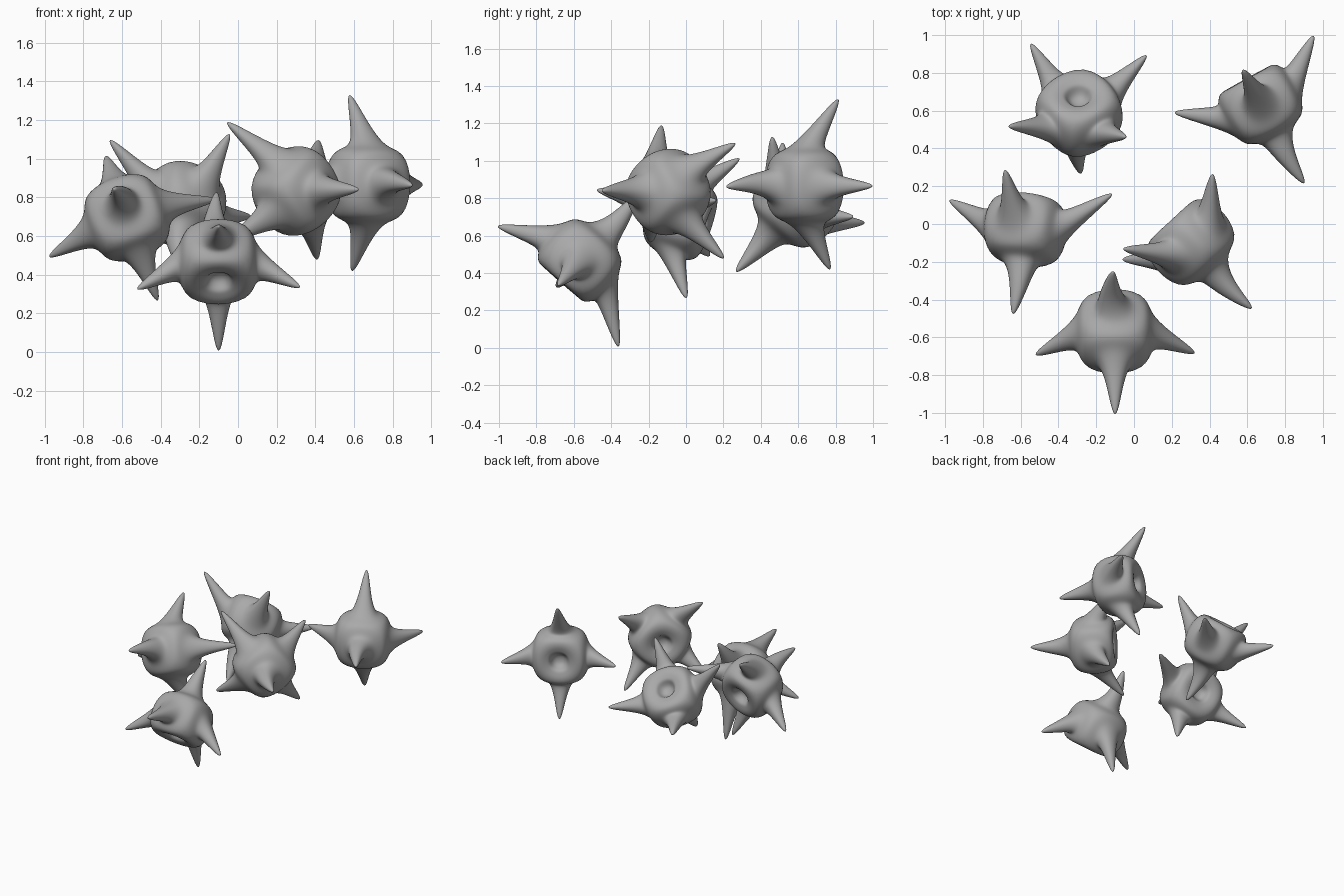
import bpy, bmesh
from mathutils import Vector, Matrix

cube = bpy.data.objects.get("Cube")
if cube:
    bpy.data.objects.remove(cube)

grey = bpy.data.materials.new("stone_grey")
grey.use_nodes = True
colour = (0.4, 0.4, 0.4, 1)
grey.diffuse_color = colour
grey.node_tree.nodes["Principled BSDF"].inputs["Base Color"].default_value = colour


def pull(bm, face, steps, normal, aim):
    """Extrude a face through rings given as (centre, half width, tilt)."""
    turn = normal.rotation_difference(aim)
    middle = normal * HALF
    corners = [(v.co - middle).normalized() * 2 ** 0.5 for v in face.verts]
    for centre, half, tilted in steps:
        ring = bmesh.ops.extrude_discrete_faces(bm, faces=[face])["faces"][0]
        for v, c in zip(ring.verts, corners):
            v.co = centre + (turn @ c if tilted else c) * half
        face = ring


# Shared star body: a cube with five spikes and one dimple
HALF = 0.182
bm = bmesh.new()
bmesh.ops.create_cube(bm, size=HALF * 2)
bm.normal_update()
tips = [Vector(t) for t in ((0.455, 0, -0.19), (-0.445, 0, -0.13),
                            (0, 0.415, -0.16), (0, -0.415, -0.16), (0, 0, 0.49))]
for face in list(bm.faces):
    n = face.normal.copy()
    if n.z < -0.5:
        steps = [(n * 0.13, 0.1, False), (n * 0.12, 0.072, False),
                 (n * 0.06, 0.045, False)]
        pull(bm, face, steps, n, n)
    else:
        tip = max(tips, key=lambda t: t.dot(n))
        root = n * (HALF + 0.01)
        aim = (tip - root).normalized()
        neck, width = root.lerp(tip, 0.36), 0.052
        if n.z > 0.5:
            # the end spike has a wider, lopsided foot
            neck, width = neck + Vector((0.022, 0.022, 0)), 0.06
        else:
            root.z += 0.012
        steps = [(root, 0.1, False), (neck, width, True),
                 (tip + aim * 0.022, 0.013, True)]
        pull(bm, face, steps, n, aim)
# Flatten the dimpled side
for v in bm.verts:
    if abs(v.co.z + HALF) < 1e-4 and abs(abs(v.co.x) - HALF) < 1e-4:
        v.co.z = -0.148
bmesh.ops.recalc_face_normals(bm, faces=bm.faces)
for f in bm.faces:
    f.smooth = True
mesh = bpy.data.meshes.new("spiked_star")
bm.to_mesh(mesh)
bm.free()
mesh.materials.append(grey)

# Each star: centre of its four side tips, end tip, and line across one tip pair
stars = {
    "front_star": ((-0.1, -0.685, 0.333), (-0.11, -0.25, 0.83), (0, 0.63, -0.64)),
    "right_star": ((-0.55, 0.14, 0.64), (-0.64, -0.47, 0.84), (0.84, 0.03, 0.29)),
    "left_star": ((0.18, 0.035, 0.83), (0.61, -0.43, 0.84), (-0.44, -0.35, 0.70)),
    "back_right_star": ((-0.295, 0.705, 0.895), (-0.28, 0.27, 0.41), (-0.72, -0.38, 0.38)),
    "back_left_star": ((0.585, 0.79, 0.87), (0.90, 0.22, 0.86), (0, 0.02, 0.89)),
}
for name, (middle, end, across) in stars.items():
    z = (Vector(end) - Vector(middle)).normalized()
    x = Vector(across)
    x = (x - z * x.dot(z)).normalized()
    turn = Matrix((x, z.cross(x), z)).transposed().to_4x4()
    star = bpy.data.objects.new(name, mesh)
    bpy.context.collection.objects.link(star)
    star.matrix_world = Matrix.Translation(Vector(middle) + z * 0.16) @ turn
    sub = star.modifiers.new("rounding", "SUBSURF")
    sub.levels = sub.render_levels = 3
